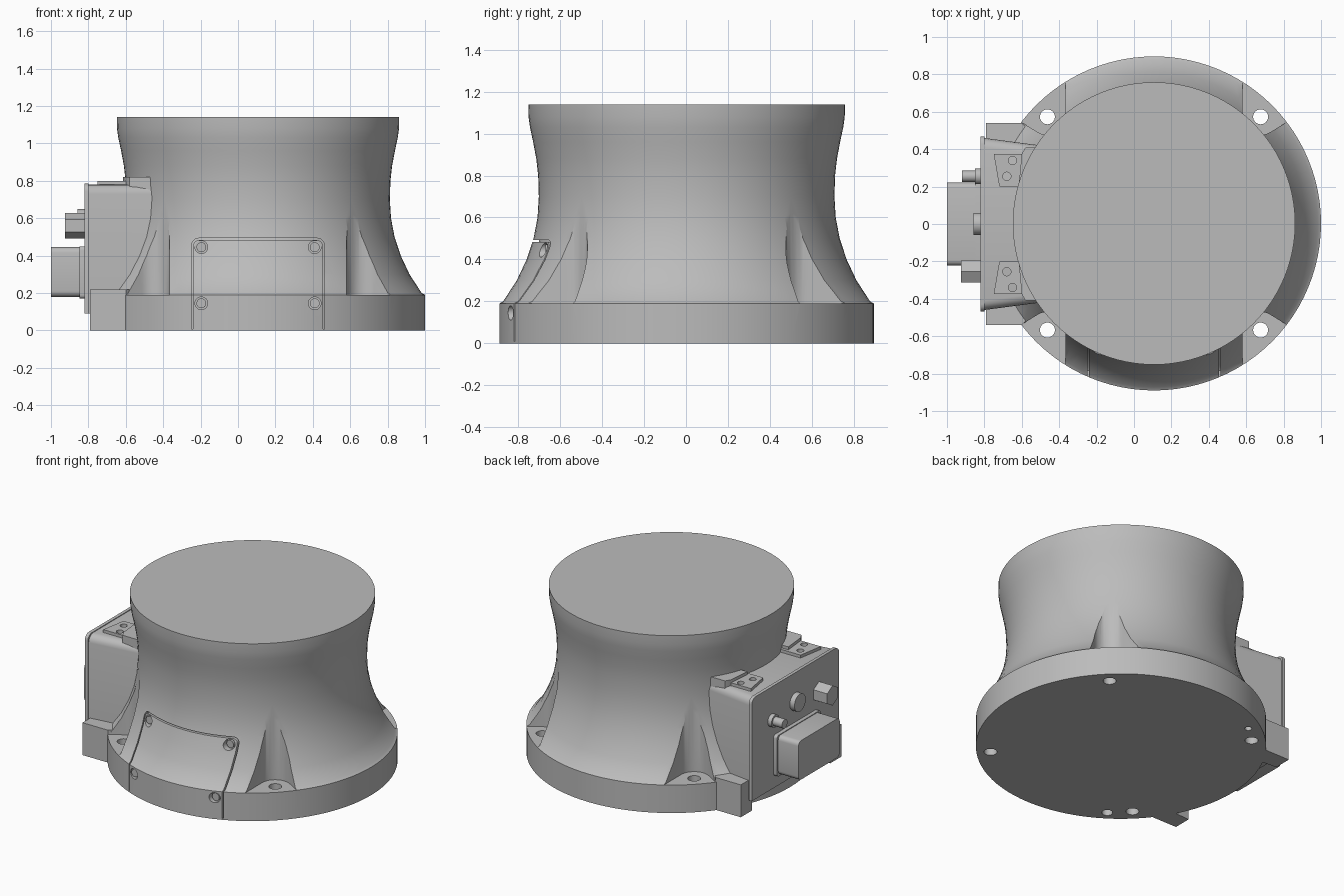
import bpy, bmesh, math
from mathutils import Matrix, Vector

if "Cube" in bpy.data.objects:
    bpy.data.objects.remove(bpy.data.objects["Cube"])

CX, CY = 0.107, 0.003      # axis of the round body
PROFILE = [(0.893, 0), (0.893, 0.19), (0.875, 0.2), (0.81, 0.3), (0.763, 0.4), (0.73, 0.5),
           (0.711, 0.6), (0.705, 0.7), (0.708, 0.8), (0.717, 0.88), (0.732, 0.96),
           (0.747, 1.03), (0.754, 1.08), (0.755, 1.14)]

grey = bpy.data.materials.new("cast_grey")
grey.use_nodes = True
grey.diffuse_color = (0.5, 0.5, 0.5, 1)
grey.node_tree.nodes["Principled BSDF"].inputs["Base Color"].default_value = (0.5, 0.5, 0.5, 1)


def make(name, bm):
    bmesh.ops.recalc_face_normals(bm, faces=bm.faces)
    mesh = bpy.data.meshes.new(name)
    bm.to_mesh(mesh)
    bm.free()
    mesh.materials.append(grey)
    ob = bpy.data.objects.new(name, mesh)
    bpy.context.collection.objects.link(ob)
    return ob


def revolve(name, shrink=0.0, segs=96):
    bm = bmesh.new()
    rings = []
    for r, z in PROFILE:
        rings.append([bm.verts.new((CX + (r - shrink) * math.cos(2 * math.pi * i / segs),
                                    CY + (r - shrink) * math.sin(2 * math.pi * i / segs), z))
                      for i in range(segs)])
    for a, b in zip(rings, rings[1:]):
        for i in range(segs):
            j = (i + 1) % segs
            bm.faces.new((a[i], a[j], b[j], b[i]))
    bm.faces.new(rings[0])
    bm.faces.new(rings[-1])
    return make(name, bm)


def prism(name, points, start, end, axis="z"):
    """Extrude a 2D outline along z (outline in xy) or along y (outline in xz)."""
    bm = bmesh.new()
    def place(p, t):
        return (p[0], p[1], t) if axis == "z" else (p[0], t, p[1])
    low = [bm.verts.new(place(p, start)) for p in points]
    high = [bm.verts.new(place(p, end)) for p in points]
    bm.faces.new(low)
    bm.faces.new(high)
    for i in range(len(points)):
        j = (i + 1) % len(points)
        bm.faces.new((low[i], low[j], high[j], high[i]))
    return make(name, bm)


def rod(name, base, tip, radius, segs=32):
    base, tip = Vector(base), Vector(tip)
    d = tip - base
    bm = bmesh.new()
    turn = d.to_track_quat("Z", "Y").to_matrix().to_4x4()
    bmesh.ops.create_cone(bm, cap_ends=True, segments=segs, radius1=radius, radius2=radius,
                          depth=d.length, matrix=Matrix.Translation((base + tip) / 2) @ turn)
    return make(name, bm)


def block(name, x, y, z, bevel=0.0, test=None, inner_scale=1.0):
    """Box from ranges; bevels edges that pass the test, inner_scale tapers the +x end in y."""
    bm = bmesh.new()
    bmesh.ops.create_cube(bm, size=1)
    for v in bm.verts:
        s = inner_scale if v.co.x > 0 else 1
        mid = [(r[0] + r[1]) / 2 for r in (x, y, z)]
        v.co = (mid[0] + v.co.x * (x[1] - x[0]), mid[1] + v.co.y * (y[1] - y[0]) * s,
                mid[2] + v.co.z * (z[1] - z[0]))
    if bevel:
        edges = [e for e in bm.edges if test is None or test(*[v.co for v in e.verts])]
        bmesh.ops.bevel(bm, geom=edges, offset=bevel, segments=4, profile=0.5, affect="EDGES")
    return make(name, bm)


def cut(ob, cutters, op="DIFFERENCE"):
    for c in cutters:
        mod = ob.modifiers.new("cut", "BOOLEAN")
        mod.operation, mod.solver, mod.object = op, "EXACT", c
    graph = bpy.context.evaluated_depsgraph_get()
    mesh = bpy.data.meshes.new_from_object(ob.evaluated_get(graph))
    ob.modifiers.clear()
    ob.data = mesh
    for c in cutters:
        bpy.data.objects.remove(c)


def rounded_panel(half, top, bottom, r):
    pts = [(CX - half, bottom), (CX + half, bottom)]
    for side, first in ((1, 0), (-1, 90)):
        for i in range(7):
            a = math.radians(first + 15 * i)
            pts.append((CX + side * (half - r) + r * math.cos(a), top - r + r * math.sin(a)))
    return pts


body = revolve("body")

# Bolt pockets and through holes in the flange
cutters = []
for sx in (1, -1):
    for sy in (1, -1):
        def at(p):
            return (CX + sx * p[0], CY + sy * p[1])
        wedge = [(0.57 + 0.097 * math.cos(math.radians(a)), 0.57 + 0.097 * math.sin(math.radians(a)))
                 for a in range(180, 302, 10)]
        wedge += [(1.1, 0.78), (1.1, 1.1), (0.473, 1.1)]
        cutters.append(prism("pocket_cutter", [at(p) for p in wedge], 0.19, 0.7))
        x, y = at((0.57, 0.57))
        cutters.append(rod("hole_cutter", (x, y, -0.1), (x, y, 0.3), 0.04))
for y, r in ((-0.68, 0.034), (0.67, 0.022)):
    cutters.append(rod("pin_hole_cutter", (CX - 0.46, CY + y, -0.1), (CX - 0.46, CY + y, 0.1), r))
cut(body, cutters)

# Shallow seam around the front access cover
seam = prism("seam_cutter", rounded_panel(0.356, 0.493, 0.008, 0.04), -1.1, -0.4, "y")
inside = prism("seam_inner", rounded_panel(0.347, 0.484, -0.05, 0.034), -1.2, -0.3, "y")
cut(seam, [inside, revolve("seam_core", 0.03)])
cutters = [seam]

# Screw recesses in the access cover
screws = [(CX + s * 0.303, z, y) for s in (1, -1) for z, y in ((0.445, -0.655), (0.145, -0.81))]
for x, z, y in screws:
    cutters.append(rod("screw_cutter", (x, -1.1, z), (x, y, z), 0.034))
cut(body, cutters)
for x, z, y in screws:
    rod("cover_screw", (x, y - 0.015, z), (x, y + 0.02, z), 0.026)

# Connector housing with a slightly larger back plate
def top_side(a, b):
    return min(a.z, b.z) > 0.7 and abs(a.x - b.x) > 0.01
block("connector_housing", (-0.802, -0.35), (-0.46, 0.46), (0.09, 0.78), 0.05, top_side, 0.87)
block("housing_plate", (-0.822, -0.8), (-0.468, 0.468), (0.09, 0.785), 0.04,
      lambda a, b: abs(a.x - b.x) > 0.01 and min(a.z, b.z) > 0.7)

# Feet beside the housing, and raised pads with screw holes on top
for s in (1, -1):
    foot = [(-0.79, 0.42), (-0.79, 0.54), (-0.6, 0.54), (-0.54, 0.48), (-0.5, 0.4)]
    prism("foot", [(x, s * y) for x, y in foot], 0, 0.22)
    pad = [(-0.75, 0.375), (-0.72, 0.2), (-0.5, 0.2), (-0.46, 0.375)]
    pad_ob = prism("top_pad", [(x, s * y) for x, y in pad], 0.75, 0.8)
    cut(pad_ob, [rod("pad_cutter", (x, s * y, 0.77), (x, s * y, 0.9), 0.022)
                 for x, y in ((-0.65, 0.34), (-0.68, 0.255))])
    rim = [(-0.6, 0.375), (-0.58, 0.41), (-0.44, 0.41), (-0.5, 0.22), (-0.615, 0.22)]
    prism("pad_rim", [(x, s * y) for x, y in rim], 0.75, 0.82)

# Connectors on the housing plate
block("plug_base", (-0.848, -0.81), (-0.235, 0.235), (0.17, 0.45), 0.02,
      lambda a, b: abs(a.x - b.x) > 0.01)
block("plug_block", (-1.0, -0.83), (-0.222, 0.222), (0.18, 0.445), 0.03,
      lambda a, b: abs(a.x - b.x) > 0.01)
rod("hex_connector", (-0.81, -0.253, 0.56), (-0.925, -0.253, 0.56), 0.068, 6)
rod("round_cap", (-0.81, 0, 0.59), (-0.857, 0, 0.59), 0.06)
rod("pin_collar", (-0.81, 0.255, 0.56), (-0.85, 0.255, 0.56), 0.042)
rod("pin_connector", (-0.81, 0.255, 0.56), (-0.92, 0.255, 0.56), 0.03)

# Smooth shading with sharp edges kept
bpy.ops.object.select_all(action="DESELECT")
for ob in bpy.context.collection.objects:
    if ob.type == "MESH" and grey.name in ob.data.materials:
        ob.select_set(True)
        bpy.context.view_layer.objects.active = ob
bpy.ops.object.shade_smooth_by_angle(angle=math.radians(28))
